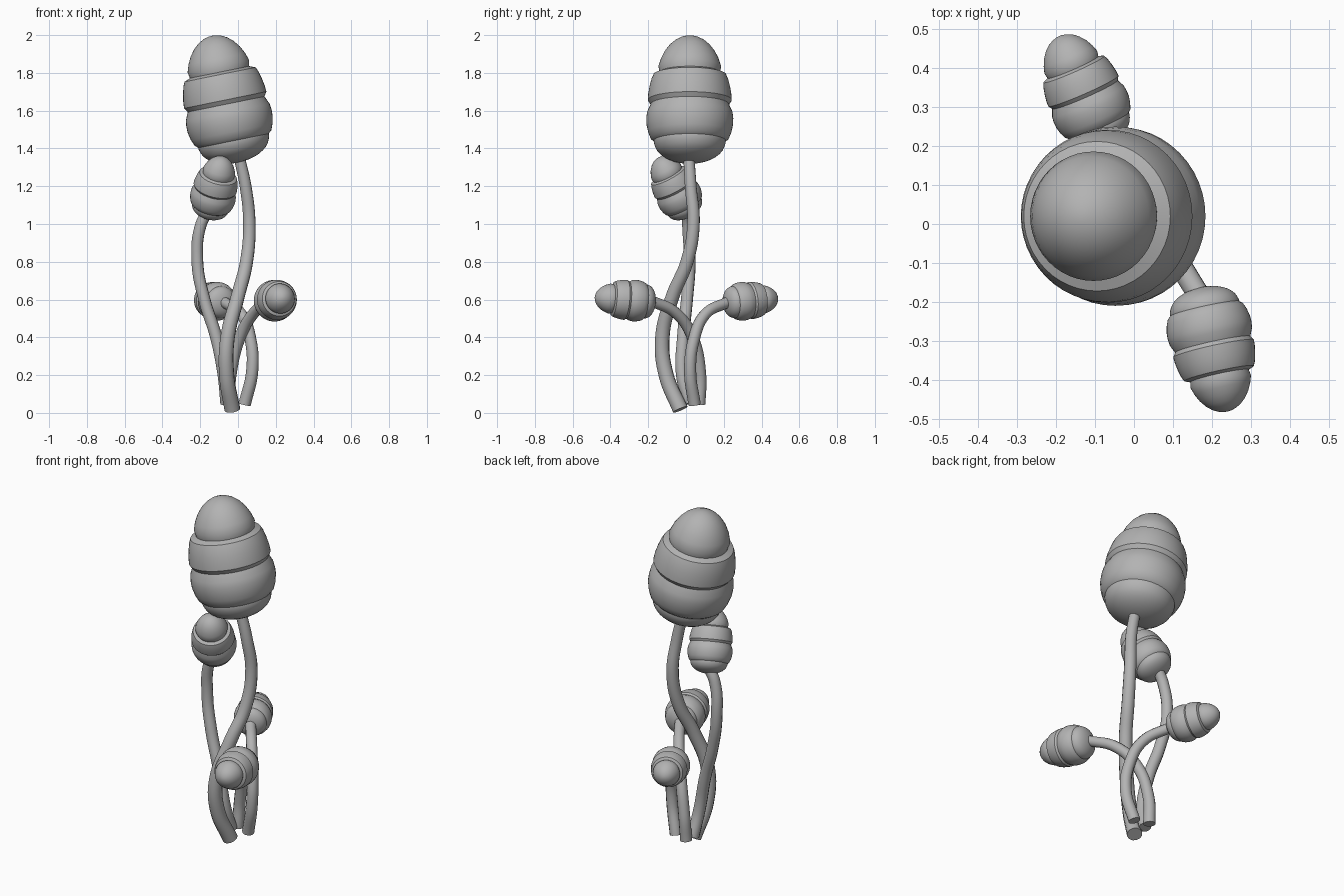
import bpy, bmesh, math
from mathutils import Vector

cube = bpy.data.objects.get("Cube")
if cube:
    bpy.data.objects.remove(cube)

grey = bpy.data.materials.new("plain_grey")
grey.use_nodes = True
colour = (0.45, 0.45, 0.45, 1)
grey.diffuse_color = colour
grey.node_tree.nodes["Principled BSDF"].inputs["Base Color"].default_value = colour


def finish(obj):
    bpy.ops.object.select_all(action='DESELECT')
    obj.select_set(True)
    bpy.context.view_layer.objects.active = obj
    if obj.type == 'CURVE':
        bpy.ops.object.convert(target='MESH')
    bpy.ops.object.shade_smooth_by_angle(angle=math.radians(33))


# Bud profile as (radius, height): rounded bottom, two banded tiers, pointed cap
PROFILE = [(0.187 * math.sin(a), 0.108 * (1 - math.cos(a)))
           for a in (i * math.pi / 18 for i in range(9))]
PROFILE += [(0.19, 0.108), (0.19, 0.118), (0.207, 0.133), (0.22, 0.165),
            (0.229, 0.205), (0.23, 0.24), (0.226, 0.272), (0.207, 0.315),
            (0.222, 0.338), (0.22, 0.37), (0.213, 0.41), (0.203, 0.45),
            (0.192, 0.475), (0.16, 0.488), (0.166, 0.52), (0.153, 0.56),
            (0.133, 0.6), (0.106, 0.635), (0.077, 0.66), (0.046, 0.676),
            (0.02, 0.683), (0, 0.685)]


def bud(name, base, tip):
    base, tip = Vector(base), Vector(tip)
    axis = tip - base
    scale = axis.length / PROFILE[-1][1]
    bm = bmesh.new()
    verts = [bm.verts.new((r * scale, 0, h * scale)) for r, h in PROFILE]
    edges = [bm.edges.new(pair) for pair in zip(verts, verts[1:])]
    bmesh.ops.spin(bm, geom=verts + edges, cent=(0, 0, 0), axis=(0, 0, 1),
                   angle=math.tau, steps=48, use_duplicate=False)
    bmesh.ops.remove_doubles(bm, verts=bm.verts, dist=0.0003)
    bmesh.ops.recalc_face_normals(bm, faces=bm.faces)
    mesh = bpy.data.meshes.new(name)
    bm.to_mesh(mesh)
    bm.free()
    mesh.materials.append(grey)
    obj = bpy.data.objects.new(name, mesh)
    obj.location = base
    obj.rotation_mode = 'QUATERNION'
    obj.rotation_quaternion = axis.to_track_quat('Z', 'Y')
    bpy.context.collection.objects.link(obj)
    finish(obj)


def stem(name, points, thick, thin):
    curve = bpy.data.curves.new(name, 'CURVE')
    curve.dimensions = '3D'
    curve.bevel_depth = 1
    curve.bevel_resolution = 4
    curve.use_fill_caps = True
    curve.resolution_u = 8
    spline = curve.splines.new('BEZIER')
    spline.bezier_points.add(len(points) - 1)
    for i, (p, co) in enumerate(zip(spline.bezier_points, points)):
        p.co = co
        p.handle_left_type = p.handle_right_type = 'AUTO'
        p.radius = thick + (thin - thick) * i / (len(points) - 1)
    curve.materials.append(grey)
    obj = bpy.data.objects.new(name, curve)
    bpy.context.collection.objects.link(obj)
    finish(obj)


# Tall stem with the large bud
stem("tall_stem", [(-0.03, -0.03, 0.018), (-0.06, -0.105, 0.2),
                   (-0.055, -0.125, 0.4), (0, -0.07, 0.62), (0.045, 0.005, 0.8),
                   (0.06, 0.04, 1.0), (0.04, 0.025, 1.2), (0.005, 0.015, 1.36)],
     0.042, 0.03)
bud("tall_bud", (0, 0.02, 1.325), (-0.137, 0.02, 1.997))

# Middle stem with its bud
stem("middle_stem", [(-0.06, 0.02, 0.05), (-0.075, -0.02, 0.2),
                     (-0.115, -0.015, 0.4), (-0.178, 0.005, 0.6),
                     (-0.215, 0.02, 0.8), (-0.195, 0.01, 1.0),
                     (-0.15, 0.01, 1.08)], 0.034, 0.03)
bud("middle_bud", (-0.158, 0.02, 1.04), (-0.082, -0.145, 1.352))

# Low stem arching to the front
stem("front_stem", [(-0.05, 0.07, 0.045), (-0.04, 0.075, 0.2),
                    (0.01, 0.035, 0.4), (0.085, -0.055, 0.53),
                    (0.165, -0.18, 0.592)], 0.033, 0.029)
bud("front_bud", (0.17, -0.163, 0.585), (0.24, -0.482, 0.612))

# Low stem arching to the back
stem("back_stem", [(0.035, 0.045, 0.045), (0.075, 0.022, 0.22),
                   (0.068, 0.04, 0.38), (0.02, 0.1, 0.52),
                   (-0.075, 0.225, 0.588)], 0.033, 0.029)
bud("back_bud", (-0.07, 0.205, 0.582), (-0.192, 0.483, 0.608))
